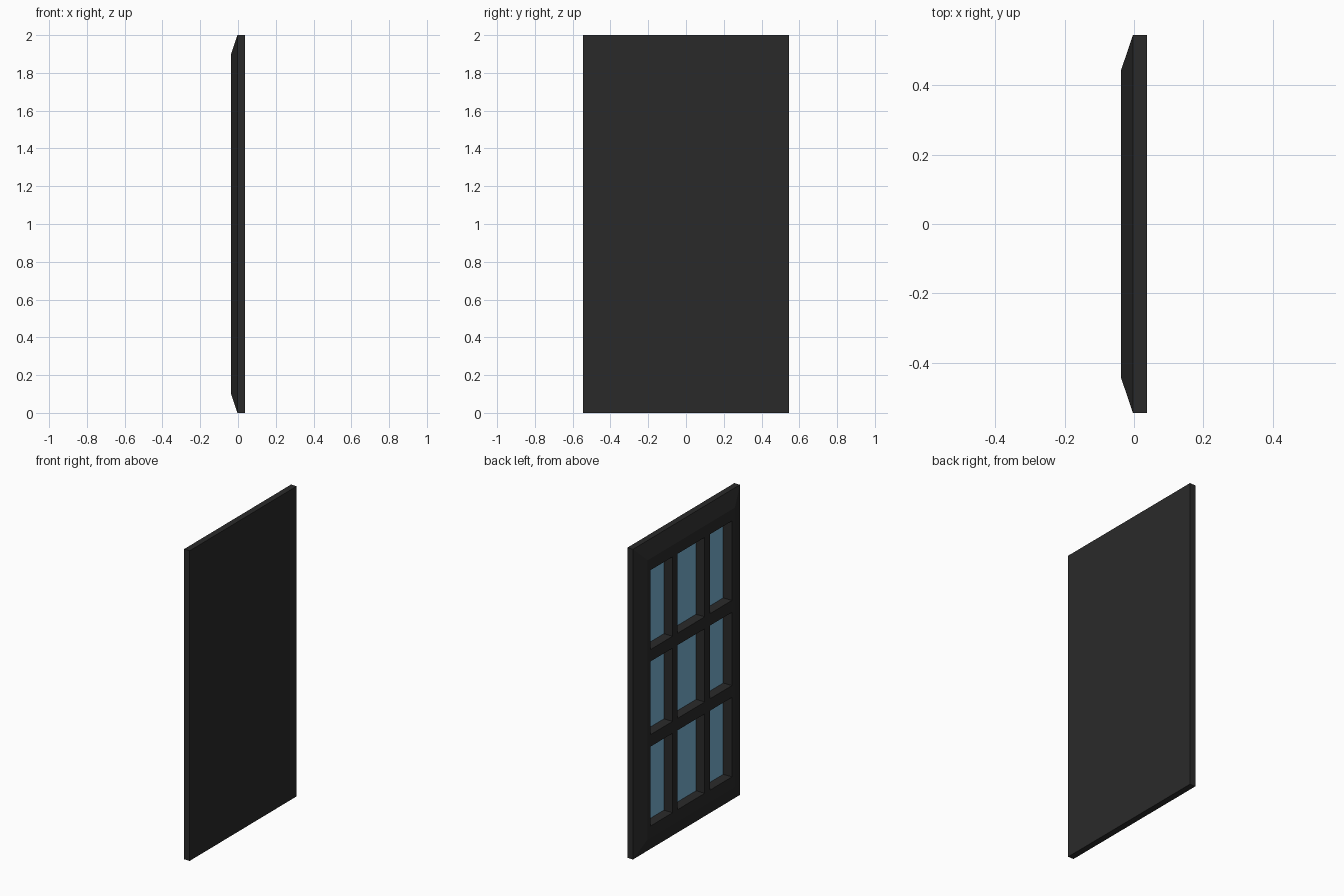
import bpy, bmesh

if "Cube" in bpy.data.objects:
    bpy.data.objects.remove(bpy.data.objects["Cube"])

W, H = 0.545, 2.0            # half width, height
FRONT, STEP, BACK = -0.037, -0.003, 0.037
GLASS = 0.025                # glass surface depth
COLS = [(-0.415, -0.19), (-0.138, 0.138), (0.19, 0.415)]
ROWS = [(0.175, 0.687), (0.764, 1.236), (1.313, 1.825)]


def material(name, rgb):
    m = bpy.data.materials.new(name)
    m.diffuse_color = (*rgb, 1)
    m.use_nodes = True
    m.node_tree.nodes["Principled BSDF"].inputs["Base Color"].default_value = m.diffuse_color
    return m


def make(name, bm, mat):
    bmesh.ops.recalc_face_normals(bm, faces=bm.faces)
    me = bpy.data.meshes.new(name)
    bm.to_mesh(me)
    bm.free()
    ob = bpy.data.objects.new(name, me)
    bpy.context.collection.objects.link(ob)
    me.materials.append(mat)
    return ob


def loft(bm, sections):
    """Closed solid through rectangles (x, y0, y1, z0, z1)."""
    rings = [[bm.verts.new((x, y, z)) for y, z in ((a, c), (b, c), (b, d), (a, d))]
             for x, a, b, c, d in sections]
    for r, s in zip(rings, rings[1:]):
        for i in range(4):
            j = (i + 1) % 4
            bm.faces.new((r[i], r[j], s[j], s[i]))
    bm.faces.new(rings[0])
    bm.faces.new(rings[-1])


def window_boxes(x0, x1):
    bm = bmesh.new()
    for y0, y1 in COLS:
        for z0, z1 in ROWS:
            loft(bm, [(x0, y0, y1, z0, z1), (x1, y0, y1, z0, z1)])
    return bm


dark = material("dark_frame", (0.023, 0.023, 0.023))
blue = material("blue_glass", (0.19, 0.45, 0.65))

# Frame slab with chamfered face
bm = bmesh.new()
loft(bm, [(BACK, -W, W, 0, H), (STEP, -W, W, 0, H),
          (FRONT, -W + 0.1, W - 0.1, 0.1, H - 0.1)])
frame = make("window_frame", bm, dark)

# Nine recessed openings
cutter = make("opening_cutter", window_boxes(FRONT - 0.05, GLASS + 0.002), dark)
cutter.hide_render = True
mod = frame.modifiers.new("openings", 'BOOLEAN')
mod.operation = 'DIFFERENCE'
mod.solver = 'EXACT'
mod.object = cutter
bpy.context.view_layer.objects.active = frame
bpy.ops.object.modifier_apply(modifier=mod.name)
bpy.data.objects.remove(cutter)

# Glass panes at the bottom of the openings
make("glass_panes", window_boxes(GLASS, GLASS + 0.004), blue)
